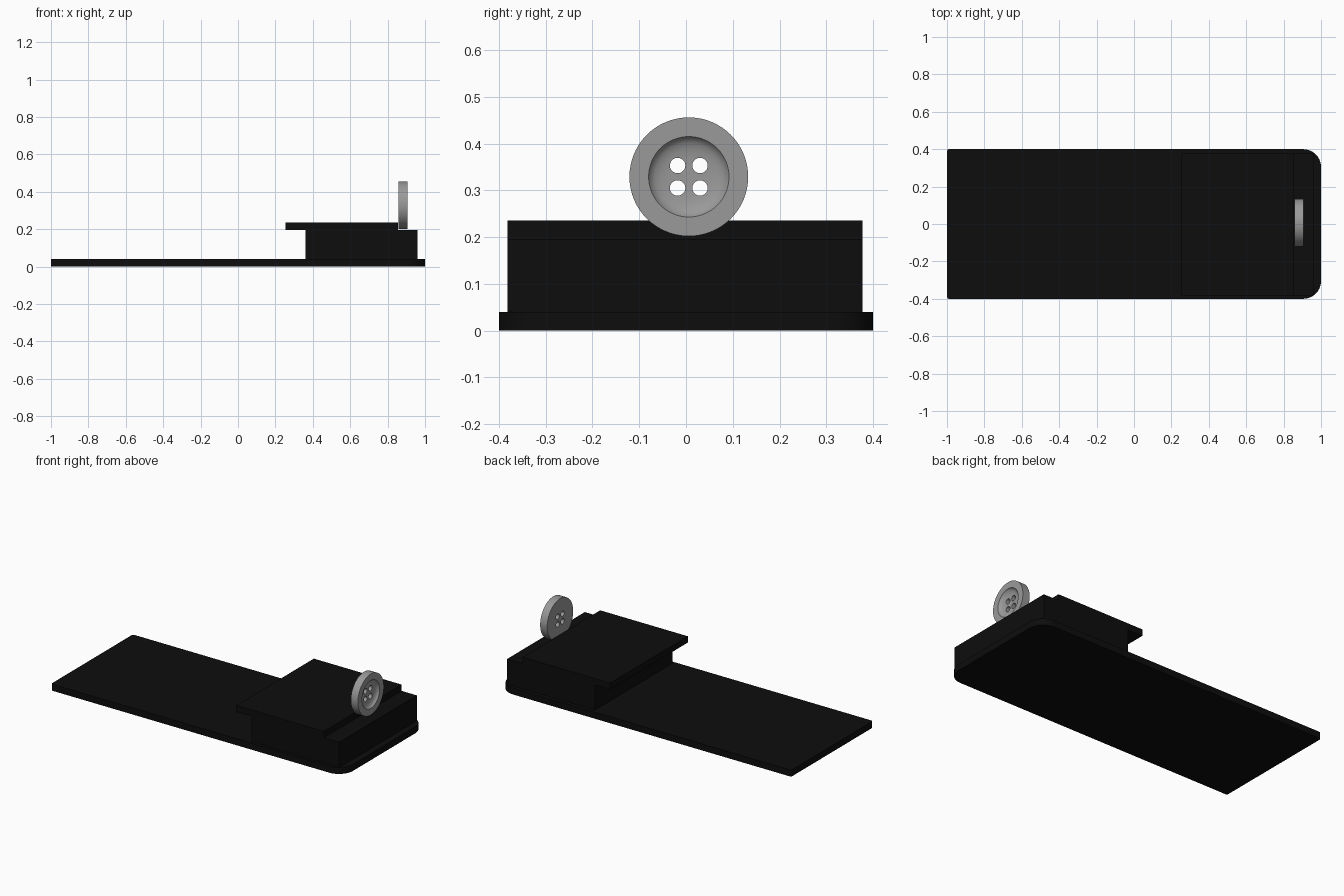
import bpy, bmesh, math
from mathutils import Matrix

if "Cube" in bpy.data.objects:
    bpy.data.objects.remove(bpy.data.objects["Cube"])


def material(name, rgb):
    m = bpy.data.materials.new(name)
    m.diffuse_color = (*rgb, 1)
    m.use_nodes = True
    m.node_tree.nodes["Principled BSDF"].inputs["Base Color"].default_value = m.diffuse_color
    return m


black = material("matte black", (0.004, 0.004, 0.004))
grey = material("button grey", (0.32, 0.32, 0.32))


def finish(name, bm, mat):
    bmesh.ops.recalc_face_normals(bm, faces=bm.faces)
    me = bpy.data.meshes.new(name)
    bm.to_mesh(me)
    bm.free()
    ob = bpy.data.objects.new(name, me)
    bpy.context.collection.objects.link(ob)
    me.materials.append(mat)
    return ob


def smooth(ob):
    bpy.ops.object.select_all(action='DESELECT')
    ob.select_set(True)
    bpy.context.view_layer.objects.active = ob
    bpy.ops.object.shade_smooth_by_angle(angle=math.radians(30))


def prism(name, outline, z0, z1, mat):
    bm = bmesh.new()
    face = bm.faces.new([bm.verts.new((x, y, z0)) for x, y in outline])
    ext = bmesh.ops.extrude_face_region(bm, geom=[face])
    for v in ext["geom"]:
        if isinstance(v, bmesh.types.BMVert):
            v.co.z = z1
    return finish(name, bm, mat)


def rounded_rect(x0, x1, y0, y1, r_left, r_right, n=10):
    corners = [(x1 - r_right, y1 - r_right, r_right, 0), (x0 + r_left, y1 - r_left, r_left, 90),
               (x0 + r_left, y0 + r_left, r_left, 180), (x1 - r_right, y0 + r_right, r_right, 270)]
    return [(cx + r * math.cos(math.radians(a + 90 * i / n)),
             cy + r * math.sin(math.radians(a + 90 * i / n)))
            for cx, cy, r, a in corners for i in range(n + 1)]


def rect(x0, x1, y0, y1):
    return [(x0, y0), (x1, y0), (x1, y1), (x0, y1)]


# Flat base with two large rounded corners at the right end
smooth(prism("base_plate", rounded_rect(-1, 1, -0.4, 0.4, 0.012, 0.095), 0, 0.04, black))

# Raised block and the lid overhanging it to the left
prism("raised_block", rect(0.36, 0.96, -0.382, 0.377), 0.04, 0.196, black)
prism("sliding_lid", rect(0.255, 0.855, -0.382, 0.377), 0.196, 0.235, black)

# Upright button: lathed (axial, radius) profile with a dished front
profile = [(0, 0), (0, 0.127), (0.048, 0.127), (0.048, 0.086), (0.040, 0.081),
           (0.034, 0.072), (0.030, 0.058), (0.028, 0.04), (0.027, 0)]
CX, CY, CZ, SEG = 0.857, 0.006, 0.329, 64
bm = bmesh.new()
rings = []
for a, r in profile:
    if r == 0:
        rings.append([bm.verts.new((CX + a, CY, CZ))] * SEG)
    else:
        rings.append([bm.verts.new((CX + a, CY + r * math.cos(2 * math.pi * i / SEG),
                                    CZ + r * math.sin(2 * math.pi * i / SEG))) for i in range(SEG)])
for p, q in zip(rings, rings[1:]):
    for i in range(SEG):
        j = (i + 1) % SEG
        bm.faces.new(list(dict.fromkeys((p[i], p[j], q[j], q[i]))))
button = finish("button", bm, grey)

# Four thread holes cut through the button
bm = bmesh.new()
for dy in (-0.024, 0.024):
    for dz in (-0.024, 0.024):
        bmesh.ops.create_cone(bm, cap_ends=True, segments=32, radius1=0.0165, radius2=0.0165, depth=0.2,
                              matrix=Matrix.Translation((CX, CY + dy, CZ + dz))
                              @ Matrix.Rotation(math.pi / 2, 4, 'Y'))
cutter = finish("thread_hole_cutter", bm, grey)
cutter.hide_render = True
mod = button.modifiers.new("thread_holes", 'BOOLEAN')
mod.object = cutter
mod.operation = 'DIFFERENCE'
mod.solver = 'EXACT'
bpy.ops.object.select_all(action='DESELECT')
button.select_set(True)
bpy.context.view_layer.objects.active = button
bpy.ops.object.modifier_apply(modifier=mod.name)
bpy.data.objects.remove(cutter)
smooth(button)
